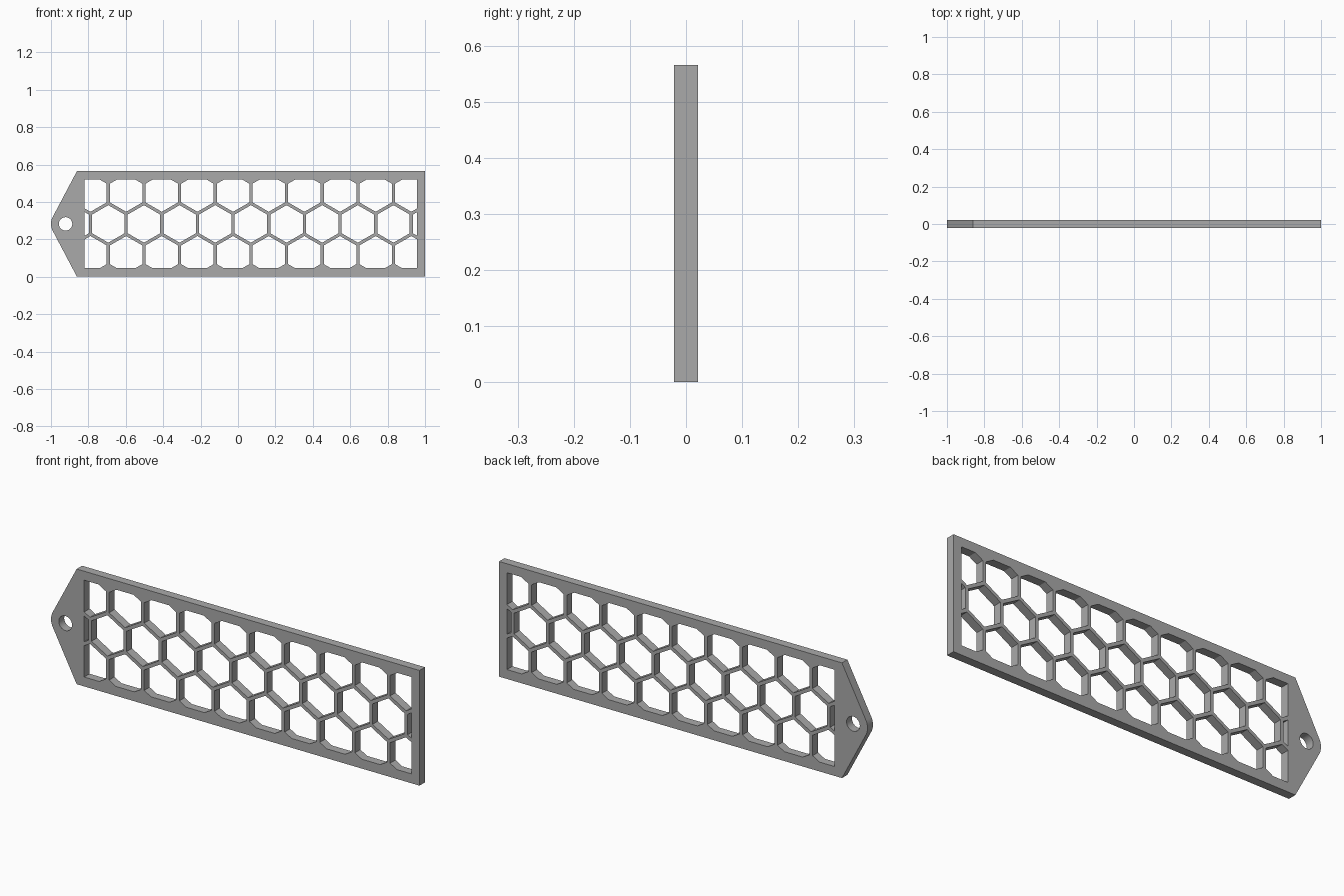
import bpy, bmesh
from math import sin, cos, pi, radians, sqrt

cube = bpy.data.objects.get("Cube")
if cube:
    bpy.data.objects.remove(cube, do_unlink=True)

HEIGHT, DEPTH = 0.565, 0.042
MID = HEIGHT / 2
SHOULDER, RIGHT = -0.861, 1.0
EYE_X, EYE_R, TIP_R = -0.922, 0.036, 0.078
WINDOW = (-0.82, 0.957, 0.046, 0.521)      # x min, x max, z min, z max
PITCH, WALL, CELL_X = 0.1906, 0.017, 0.069

grey = bpy.data.materials.new("plain grey")
grey.use_nodes = True
grey.diffuse_color = (0.4, 0.4, 0.4, 1)
grey.node_tree.nodes["Principled BSDF"].inputs["Base Color"].default_value = (0.4, 0.4, 0.4, 1)


def arc(cx, cz, r, start, end, n):
    """n + 1 points along an arc, angles in degrees."""
    angles = [radians(start + (end - start) * i / n) for i in range(n + 1)]
    return [(cx + r * cos(a), cz + r * sin(a)) for a in angles]


def clip(points, axis, limit, sign):
    """Keep the part of a convex outline on one side of an axis line."""
    out = []
    for p, q in zip(points, points[1:] + points[:1]):
        dp, dq = sign * (p[axis] - limit), sign * (q[axis] - limit)
        if dp >= 0:
            out.append(p)
        if dp * dq < 0:
            t = dp / (dp - dq)
            out.append(tuple(a + (b - a) * t for a, b in zip(p, q)))
    return out


# Outer outline: rectangle with a tapered, rounded hanging tab
outlines = [[(RIGHT, 0), (RIGHT, HEIGHT), (SHOULDER, HEIGHT)]
            + arc(EYE_X, MID, TIP_R, 152.1, 207.9, 12) + [(SHOULDER, 0)]]

# Round eye in the tab
outlines.append(arc(EYE_X, MID, EYE_R, 0, 360, 32)[:-1])

# Three staggered rows of hexagonal openings, trimmed to the window
radius = (PITCH - WALL) / sqrt(3)
for row in (-1, 0, 1):
    for k in range(-6, 7):
        x = CELL_X + PITCH * (k + 0.5 * abs(row))
        z = MID + row * PITCH * sqrt(3) / 2
        cell = arc(x, z, radius, 30, 390, 6)[:-1]
        for i, limit in enumerate(WINDOW):
            cell = clip(cell, i // 2, limit, -1 if i % 2 else 1)
        if len(cell) > 2:
            outlines.append(cell)

# Filled flat curve, extruded to the plate thickness
curve = bpy.data.curves.new("plate_outline", 'CURVE')
curve.dimensions = '2D'
curve.fill_mode = 'BOTH'
curve.extrude = DEPTH / 2
for points in outlines:
    spline = curve.splines.new('POLY')
    spline.points.add(len(points) - 1)
    for sp, (x, z) in zip(spline.points, points):
        sp.co = (x, z, 0, 1)
    spline.use_cyclic_u = True
helper = bpy.data.objects.new("plate_outline", curve)
bpy.context.collection.objects.link(helper)
bpy.context.view_layer.update()
mesh = bpy.data.meshes.new_from_object(helper.evaluated_get(bpy.context.evaluated_depsgraph_get()))
bpy.data.objects.remove(helper, do_unlink=True)

# Weld, stand the plate upright and tidy the flat faces
bm = bmesh.new()
bm.from_mesh(mesh)
bmesh.ops.remove_doubles(bm, verts=bm.verts, dist=0.0002)
for v in bm.verts:
    v.co = (v.co.x, -v.co.z, v.co.y)
bmesh.ops.recalc_face_normals(bm, faces=bm.faces)
bm.to_mesh(mesh)
bm.free()
mesh.materials.clear()
mesh.materials.append(grey)

plate = bpy.data.objects.new("honeycomb_plate", mesh)
bpy.context.collection.objects.link(plate)
bpy.context.view_layer.objects.active = plate
plate.select_set(True)
bpy.ops.object.shade_smooth_by_angle(angle=radians(25))
